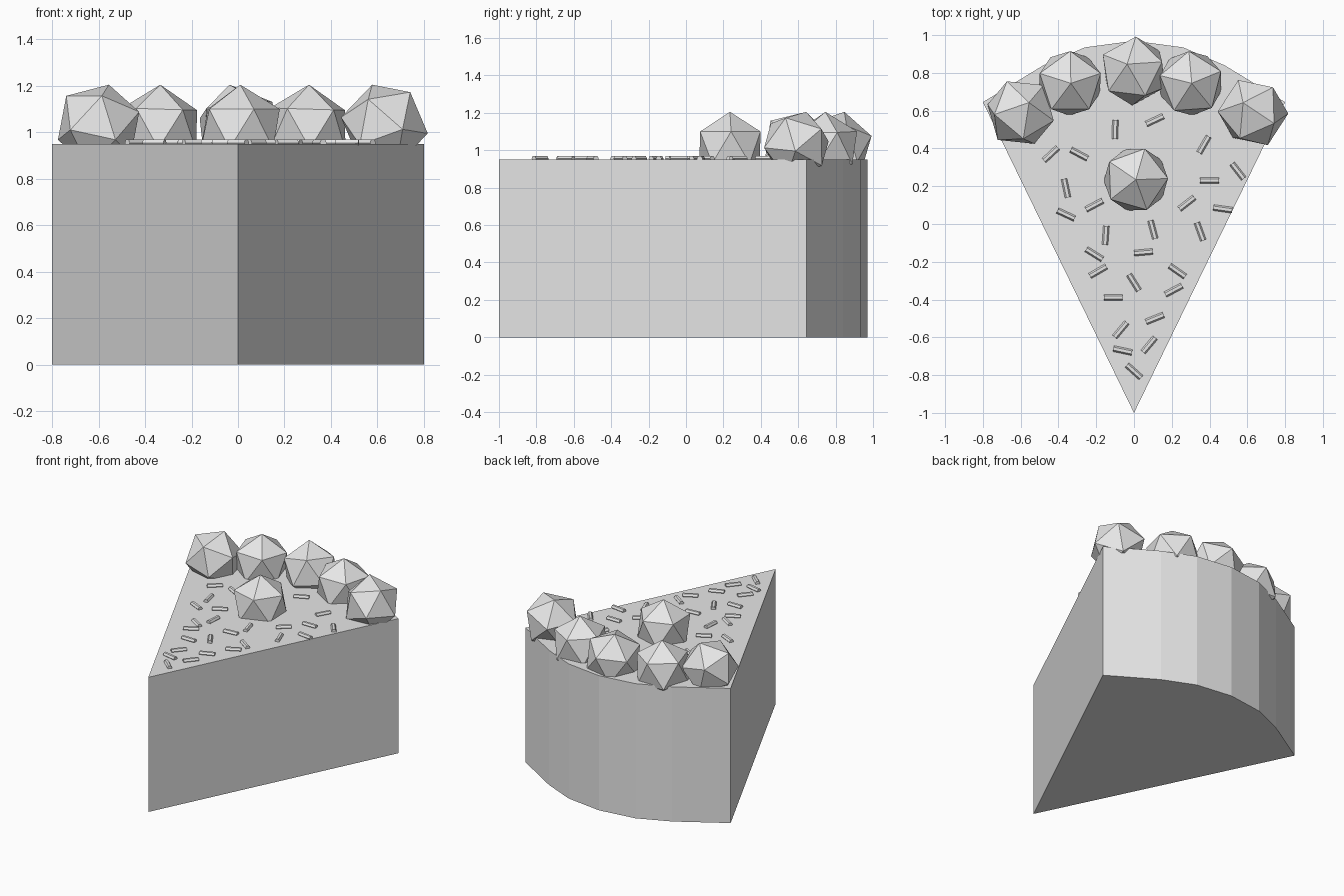
import bpy
import bmesh
from math import radians
from mathutils import Matrix, Vector

CAKE_TOP = 0.95
BERRY_RADIUS = 0.19

cube = bpy.data.objects.get("Cube")
if cube:
    bpy.data.objects.remove(cube, do_unlink=True)

grey = bpy.data.materials.new("plain grey")
grey.use_nodes = True
colour = (0.8, 0.8, 0.8, 1)
grey.diffuse_color = colour
grey.node_tree.nodes["Principled BSDF"].inputs["Base Color"].default_value = colour


def finish(name, bm):
    """Turn a bmesh into a flat-shaded object in the scene."""
    bmesh.ops.recalc_face_normals(bm, faces=bm.faces)
    mesh = bpy.data.meshes.new(name)
    bm.to_mesh(mesh)
    bm.free()
    mesh.materials.append(grey)
    obj = bpy.data.objects.new(name, mesh)
    bpy.context.collection.objects.link(obj)
    return obj


# Cake wedge: mirrored outline with a faceted round back, pulled upwards
half = [(0.8, 0.645), (0.48, 0.84), (0.26, 0.935)]
outline = [(0, -1)] + half + [(0, 0.97)] + [(-x, y) for x, y in reversed(half)]
bm = bmesh.new()
base = bm.faces.new([bm.verts.new((x, y, 0)) for x, y in outline])
raised = bmesh.ops.extrude_face_region(bm, geom=[base], use_keep_orig=True)
bmesh.ops.translate(
    bm,
    verts=[g for g in raised["geom"] if isinstance(g, bmesh.types.BMVert)],
    vec=(0, 0, CAKE_TOP),
)
finish("cake_wedge", bm)


# Berries: icosahedra, each leaning and spun its own way
def berry(name, x, y, lean, spin):
    bm = bmesh.new()
    bmesh.ops.create_icosphere(bm, subdivisions=1, radius=BERRY_RADIUS)
    axis = Vector((lean[0], lean[1], 1))
    tilt = Vector((0, 0, 1)).rotation_difference(axis).to_matrix().to_4x4()
    bm.transform(tilt @ Matrix.Rotation(radians(spin), 4, "Z"))
    top = max(v.co.z for v in bm.verts)
    bm.transform(Matrix.Translation((x, y, 1.205 - top)))
    finish(name, bm)


berry("berry_middle", 0.01, 0.235, (0, 0), 2)
berry("berry_back", 0.0, 0.81, (-0.2, 0.2), 10)
berry("berry_back_right", -0.34, 0.745, (0.03, 0), 18)
berry("berry_back_left", 0.30, 0.745, (0.03, 0), 22)
berry("berry_side_right", -0.60, 0.59, (0.25, 0.3), 50)
berry("berry_side_left", 0.63, 0.59, (-0.3, 0.3), 40)

# Sprinkles: six-sided sticks half sunk in the icing (x, y, heading)
sprinkles = [
    (-.1, .5, 88), (.11, .55, 25), (-.44, .37, 43), (-.29, .37, -28),
    (-.36, .19, -78), (-.21, .1, 28), (-.36, .05, -25), (-.15, -.06, 86),
    (-.21, -.16, -32), (-.19, -.25, 30), (-.11, -.39, 0), (0, -.31, -58),
    (.05, -.15, 5), (.1, -.03, -75), (.23, -.25, -35), (.21, -.35, 28),
    (.35, -.04, -70), (.28, .11, 38), (.47, .08, -8), (.4, .23, 0),
    (.37, .42, 60), (.55, .28, -52), (.11, -.5, 22), (-.07, -.56, 50),
    (-.06, -.67, -12), (.08, -.64, 50), (0, -.78, -42),
]
bm = bmesh.new()
for x, y, heading in sprinkles:
    place = (
        Matrix.Translation((x, y, CAKE_TOP + 0.005))
        @ Matrix.Rotation(radians(heading), 4, "Z")
        @ Matrix.Rotation(radians(90), 4, "Y")
    )
    bmesh.ops.create_cone(
        bm, cap_ends=True, segments=6, radius1=0.016, radius2=0.016,
        depth=0.1, matrix=place,
    )
finish("sprinkles", bm)
